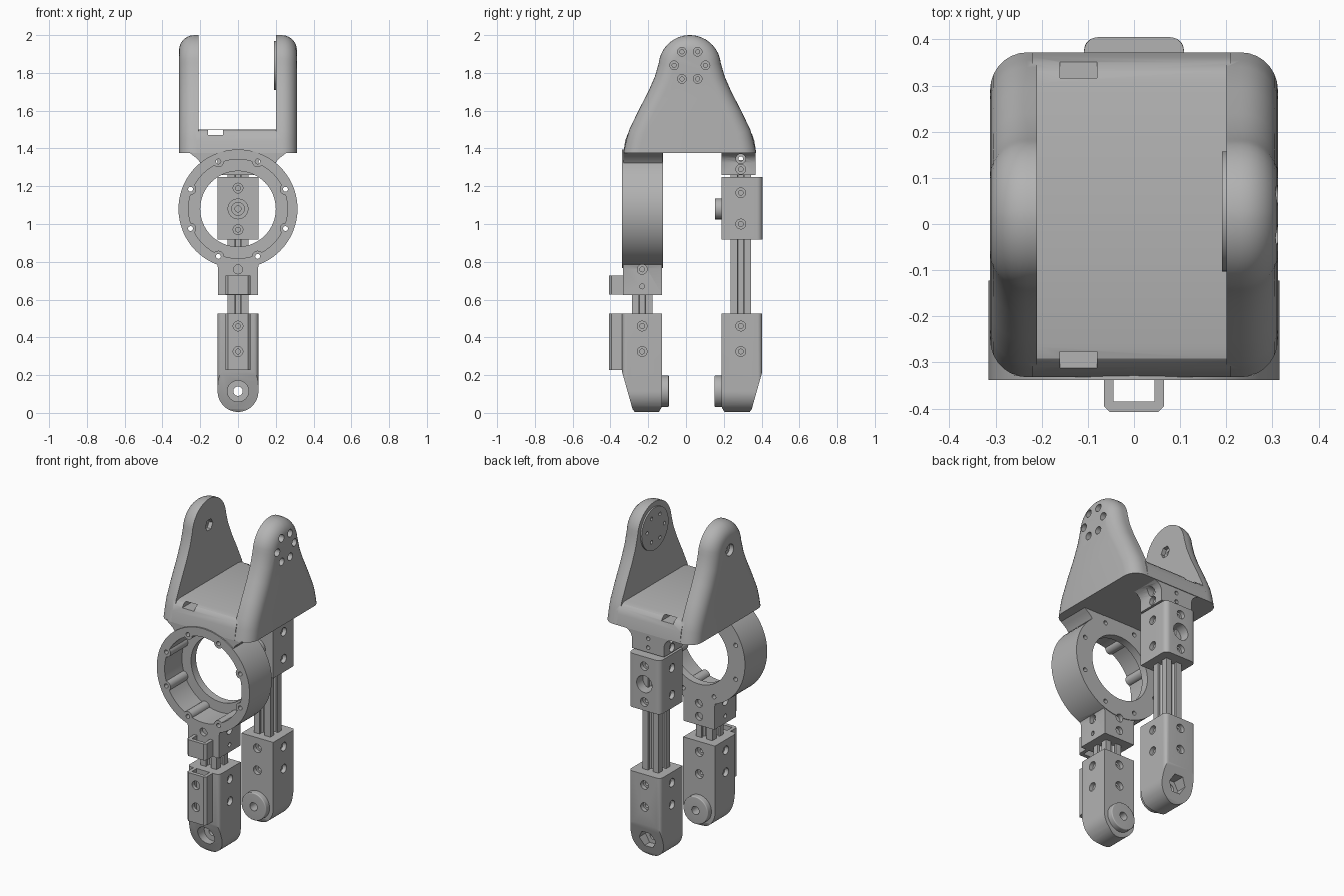
import bpy, bmesh, math

if "Cube" in bpy.data.objects:
    bpy.data.objects.remove(bpy.data.objects["Cube"])

grey = bpy.data.materials.new("plain grey")
grey.use_nodes = True
COLOUR = (0.45, 0.45, 0.45, 1)
grey.diffuse_color = COLOUR
grey.node_tree.nodes["Principled BSDF"].inputs["Base Color"].default_value = COLOUR


# ---- helpers ----
def circle(u, v, r, n=40, turn=0.0):
    return [(u + r * math.cos(turn + math.tau * i / n),
             v + r * math.sin(turn + math.tau * i / n)) for i in range(n)]


def rect(u0, u1, v0, v1):
    return [(u0, v0), (u1, v0), (u1, v1), (u0, v1)]


def mirrored(half, mid=0.0):
    """Close a right-hand half outline by mirroring it about mid."""
    return [(mid + u, v) for u, v in half] + [(mid - u, v) for u, v in reversed(half)]


def prism(name, outline, axis, a, b, rounding=0.0, flat=()):
    """Extrude an outline along an axis; round the rim of end b except at the flat heights."""
    place = {"x": lambda u, v, w: (w, u, v),
             "y": lambda u, v, w: (u, w, v),
             "z": lambda u, v, w: (u, v, w)}[axis]
    bm = bmesh.new()
    ends = [[bm.verts.new(place(u, v, w)) for u, v in outline] for w in (a, b)]
    n = len(outline)
    bm.faces.new(ends[0])
    cap = bm.faces.new(ends[1])
    for i in range(n):
        j = (i + 1) % n
        bm.faces.new((ends[0][i], ends[0][j], ends[1][j], ends[1][i]))
    bmesh.ops.recalc_face_normals(bm, faces=bm.faces)
    if rounding:
        rim = [e for e in cap.edges
               if not any(all(abs(p.co.z - z) < 1e-4 for p in e.verts) for z in flat)]
        bmesh.ops.bevel(bm, geom=rim, offset=rounding, offset_type="OFFSET", segments=7,
                        profile=0.5, affect="EDGES", clamp_overlap=False)
    mesh = bpy.data.meshes.new(name)
    bm.to_mesh(mesh)
    bm.free()
    mesh.materials.append(grey)
    ob = bpy.data.objects.new(name, mesh)
    bpy.context.collection.objects.link(ob)
    return ob


def combine(ob, tool, how="DIFFERENCE"):
    mod = ob.modifiers.new("combine", "BOOLEAN")
    mod.operation, mod.solver, mod.object = how, "EXACT", tool
    bpy.context.view_layer.objects.active = ob
    bpy.ops.object.modifier_apply(modifier=mod.name)
    bpy.data.objects.remove(tool)


def drill(ob, axis, u, v, r, a=-1.0, b=1.0, n=24):
    combine(ob, prism("cutter", circle(u, v, r, n), axis, a, b))


def screw(ob, axis, u, v, a, b, sink=0.025):
    """Through hole with a counterbore at both ends a < b."""
    drill(ob, axis, u, v, 0.013, a - 0.1, b + 0.1, 16)
    for end, s in ((a, 1), (b, -1)):
        drill(ob, axis, u, v, 0.026, end - s * 0.1, end + s * sink, 20)


FRONT, REAR = -0.232, 0.29      # leg centre lines in y
HALF = 0.108                    # half width of the leg blocks
MID, PIVOT = 0.02, 1.84         # yoke centre and joint height

# ---- yoke: two tapered arms on a slab ----
arm = [(0.352, 1.375), (0.335, 1.45), (0.32, 1.5), (0.272, 1.6), (0.22, 1.7), (0.185, 1.78)]
for i in range(10):
    t = math.radians(6 + i * 9)
    arm.append((0.165 * math.cos(t), 1.835 + 0.165 * math.sin(t)))
slab = [(0.352, 1.375), (0.342, 1.44), (0.33, 1.475), (0.312, 1.493), (0.285, 1.5)]
yoke = prism("yoke", mirrored(slab, MID), "x", -0.22, 0.21)
for inner, outer in ((0.2, 0.312), (-0.21, -0.312)):
    combine(yoke, prism("arm", mirrored(arm, MID), "x", inner, outer, 0.08, (1.375,)), "UNION")
combine(yoke, prism("disc", circle(0.027, PIVOT, 0.13), "x", 0.191, 0.22), "UNION")
# cable slot through the slab
combine(yoke, prism("cutter", rect(-0.16, -0.08, 1.47, 1.497), "y", -1, 1))
# bolt circle on one arm, hexagon nut and bolt hole on the other
for u, v in circle(MID, PIVOT, 0.083, 6):
    drill(yoke, "x", u, v, 0.011, 0.1, 0.5, 12)
    drill(yoke, "x", u, v, 0.023, 0.24, 0.5, 20)
drill(yoke, "x", MID, PIVOT, 0.016, -0.5, 0)
drill(yoke, "x", MID, PIVOT, 0.036, -0.5, -0.285)
drill(yoke, "x", MID, PIVOT, 0.036, -0.235, 0, 6)

# ---- motor ring with its necks ----
RING = 1.08
ring = prism("motor_ring", circle(0, RING, 0.315, 72), "y", -0.338, -0.122)
upper = [(0.2, 1.25), (0.2, 1.325), (0.215, 1.345), (0.235, 1.36), (0.26, 1.38)]
lower = [(0.105, 0.625), (0.105, 0.765), (0.112, 0.79), (0.13, 0.81), (0.175, 0.835), (0.1, 0.95)]
combine(ring, prism("neck", mirrored(upper), "y", -0.33, -0.124), "UNION")
combine(ring, prism("neck", mirrored(lower), "y", -0.334, -0.126), "UNION")
cavity = prism("cutter", circle(0, RING, 0.262, 64), "y", -0.5, -0.17)
bolts = circle(0, RING, 0.272, 8, math.pi / 8)
for u, v in bolts:
    drill(cavity, "y", u, v, 0.03)
combine(ring, cavity)
drill(ring, "y", 0, RING, 0.2, n=64)
for u, v in bolts:
    drill(ring, "y", u, v, 0.013, -0.5, 0, 16)
screw(ring, "x", FRONT, 0.76, -0.105, 0.105)
drill(ring, "x", FRONT, 0.67, 0.013, n=16)
for z in (0.76, 0.68):
    drill(ring, "y", 0, z, 0.024, -0.15, 0, 20)
drill(ring, "y", 0, 0.76, 0.024, -0.5, -0.31, 20)

# ---- rear bracket under the yoke ----
flare = [(HALF, 1.26), (HALF, 1.325), (0.118, 1.35), (0.135, 1.366), (0.165, 1.38)]
bracket = prism("rear_bracket", mirrored(flare), "y", 0.187, 0.368)
for z in (1.345, 1.29):
    screw(bracket, "x", REAR, z, -HALF, HALF)
    drill(bracket, "y", 0, z, 0.012, 0.3, 0.5, 16)

# ---- slotted rods ----
side = [(0.055, 0.055), (0.017, 0.055), (0.017, 0.042), (0.028, 0.04), (0.014, 0.024)]
side += [(-u, v) for u, v in reversed(side[1:])]
section = []
for k in range(4):
    for u, v in side:
        for _ in range(k):
            u, v = -v, u
        section.append((u, v))
for name, y, z0, z1 in (("front_rod", FRONT, 0.25, 0.8), ("rear_rod", REAR, 0.25, 1.34)):
    prism(name, [(u, v + y) for u, v in section], "z", z0, z1)

# ---- sliding block on the rear rod ----
slider = prism("rear_slider", rect(-HALF, HALF, 0.918, 1.248), "y", 0.187, 0.405, 0.03, (0.918, 1.248))
combine(slider, prism("knob", circle(0, RING, 0.055), "y", 0.153, 0.2), "UNION")
drill(slider, "y", 0, RING, 0.034, 0, 0.175)
drill(slider, "y", 0, RING, 0.016, 0, 0.24)
drill(slider, "y", 0, RING, 0.052, 0.3, 0.6, 32)
for z in (1.165, 1.0):
    screw(slider, "x", REAR, z, -HALF, HALF)
for z in (1.19, 0.97):
    screw(slider, "y", 0, z, 0.187, 0.405)

# ---- feet: rounded bottom, tapered outer side, pivot boss facing inwards ----
HUB = 0.115
outline = [(-HALF, 0.525), (HALF, 0.525)]
for i in range(25):
    t = -math.pi * i / 24
    outline.append((HALF * math.cos(t), HUB + 0.11 * math.sin(t)))
for name, inner, outer in (("front_foot", -0.127, -0.338), ("rear_foot", 0.187, 0.403)):
    s = 1 if outer > inner else -1
    foot = prism(name, outline, "y", inner, outer, 0.025, (0.525,))
    taper = [(inner - s * 0.01, 0.6), (inner - s * 0.01, 0.07), (inner + s * 0.004, 0.025),
             (inner + s * 0.02, 0.0), (outer - s * 0.07, 0.0), (outer - s * 0.055, 0.02),
             (outer, 0.215), (outer + s * 0.01, 0.6)]
    combine(foot, prism("taper", taper, "x", -0.3, 0.3), "INTERSECT")
    combine(foot, prism("boss", circle(0, HUB, 0.084), "y", inner + s * 0.02, inner - s * 0.036,
                        0.006), "UNION")
    drill(foot, "y", 0, HUB, 0.025)
    recess = outer - s * 0.09
    if s < 0:
        drill(foot, "y", 0, HUB, 0.056, recess, -1, 32)
    else:
        drill(foot, "y", 0, HUB, 0.056, recess, 1, 6)
    for z in (0.46, 0.325):
        screw(foot, "x", (FRONT, REAR)[s > 0], z, -HALF, HALF)
        screw(foot, "y", 0, z, min(inner, outer), max(inner, outer))

# ---- cable clips on the front leg ----
clip = [(0.065, -0.325), (0.065, -0.395), (0.052, -0.408)]
hollow = [(0.044, -0.385), (0.044, -0.325)]
clip_outline = [(-u, v) for u, v in clip] + clip[::-1] + hollow[::-1] + [(-u, v) for u, v in hollow]
for name, z0, z1 in (("foot_clip", 0.228, 0.525), ("neck_clip", 0.627, 0.727)):
    guide = prism(name, clip_outline, "z", z0, z1)
    if name == "foot_clip":
        for z in (0.46, 0.325):
            drill(guide, "y", 0, z, 0.026, -0.5, -0.35)

# ---- smooth round surfaces, keep edges crisp ----
for ob in bpy.context.collection.objects:
    if ob.type == "MESH" and grey.name in ob.data.materials:
        bpy.ops.object.select_all(action="DESELECT")
        ob.select_set(True)
        bpy.context.view_layer.objects.active = ob
        bpy.ops.object.shade_smooth_by_angle(angle=math.radians(30))
